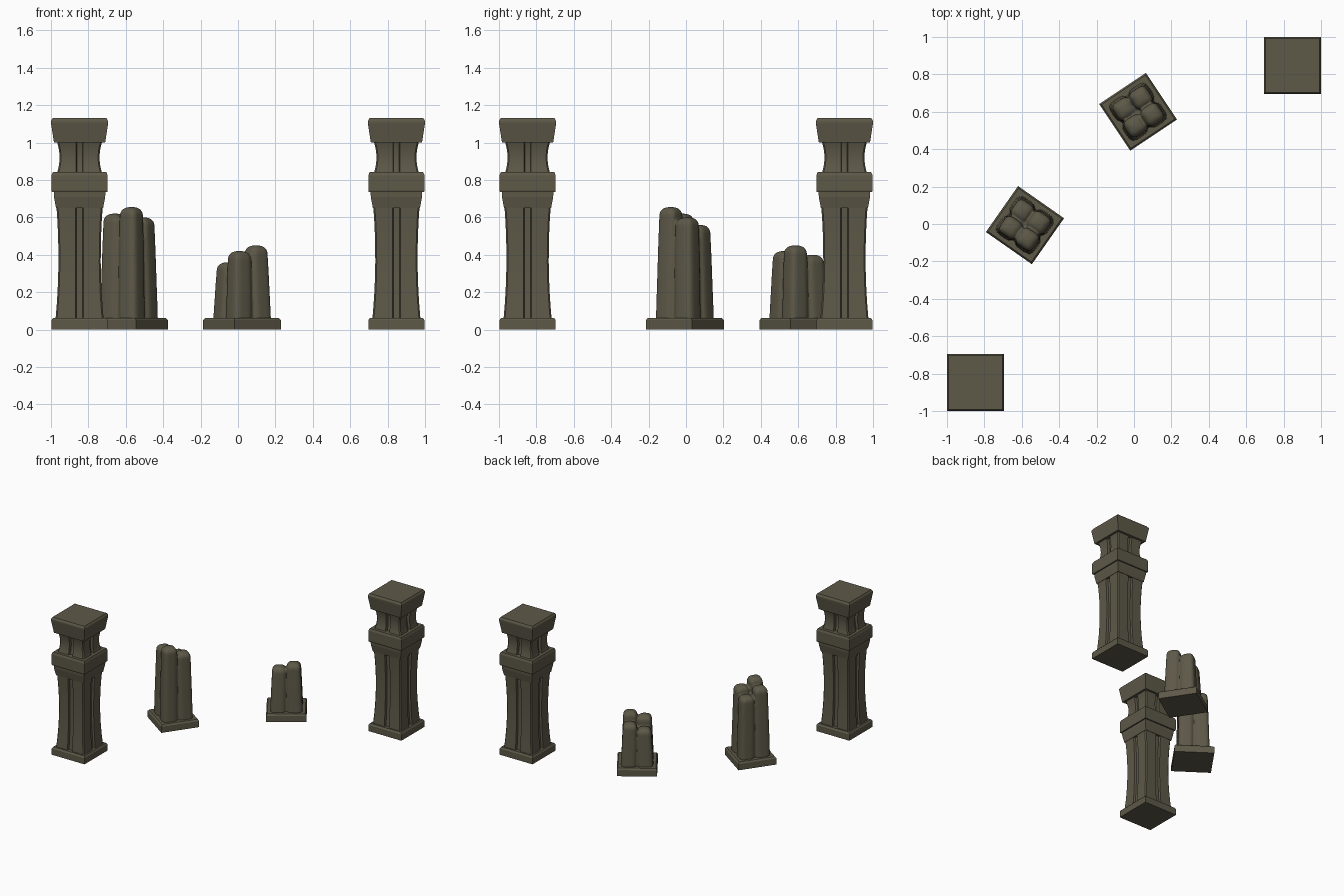
import bpy, bmesh, math
from mathutils import Matrix, Vector

if "Cube" in bpy.data.objects:
    bpy.data.objects.remove(bpy.data.objects["Cube"])

stone = bpy.data.materials.new("dark olive stone")
stone.diffuse_color = (0.11, 0.098, 0.064, 1)
stone.use_nodes = True
stone.node_tree.nodes["Principled BSDF"].inputs["Base Color"].default_value = stone.diffuse_color


def make_object(name, bm, loc, rot=0):
    bmesh.ops.recalc_face_normals(bm, faces=bm.faces)
    me = bpy.data.meshes.new(name)
    bm.to_mesh(me)
    bm.free()
    ob = bpy.data.objects.new(name, me)
    bpy.context.collection.objects.link(ob)
    ob.location = (loc[0], loc[1], 0)
    ob.rotation_euler.z = rot
    me.materials.append(stone)
    return ob


def shade(ob, angle=35):
    bpy.ops.object.select_all(action='DESELECT')
    ob.select_set(True)
    bpy.context.view_layer.objects.active = ob
    bpy.ops.object.shade_smooth_by_angle(angle=math.radians(angle))


def loft(bm, rings):
    """Skin a stack of equal-length point rings and cap both ends."""
    vs = [[bm.verts.new(p) for p in r] for r in rings]
    n = len(vs[0])
    for a, b in zip(vs, vs[1:]):
        for i in range(n):
            bm.faces.new((a[i], a[(i + 1) % n], b[(i + 1) % n], b[i]))
    bm.faces.new(vs[0][::-1])
    bm.faces.new(vs[-1])


def square(h, z):
    return [(-h, -h, z), (h, -h, z), (h, h, z), (-h, h, z)]


def fluted(h, z, c, g, d):
    """Square section with chamfered corners and a channel in each side."""
    side = [(-h + c, -h), (-g, -h), (-g * 0.8, -h + d),
            (g * 0.8, -h + d), (g, -h), (h - c, -h)]
    pts = []
    for k in range(4):
        m = Matrix.Rotation(k * math.pi / 2, 3, 'Z')
        pts += [m @ Vector((x, y, z)) for x, y in side]
    return pts


def slab(name, prof, loc, rot=0):
    bm = bmesh.new()
    loft(bm, [square(h, z) for h, z in prof])
    return make_object(name, bm, loc, rot)


def fluted_part(name, prof, loc, c, g, d):
    bm = bmesh.new()
    loft(bm, [fluted(h, z, c, g, d) for h, z in prof])
    shade(make_object(name, bm, loc))


BASE = [(0.15, 0), (0.15, 0.05), (0.141, 0.063)]


# Complete pillars
def pillar(side, x, y):
    loc = (x, y)
    slab(side + "_pillar_base", BASE, loc)
    shaft = []
    for i in range(9):
        t = i / 8
        shaft.append((0.113 + 0.013 * abs(2 * t - 1.1) ** 2, 0.055 + t * 0.6))
    fluted_part(side + "_pillar_shaft", shaft, loc, 0.008, 0.021, 0.016)
    slab(side + "_pillar_flare", [(0.126, 0.65), (0.137, 0.71), (0.138, 0.74)], loc)
    slab(side + "_pillar_band", [(0.148, 0.735), (0.15, 0.745), (0.15, 0.825),
                                 (0.143, 0.842)], loc)
    neck = [(0.107 + 0.014 * (2 * i / 8 - 1) ** 2, 0.835 + 0.17 * i / 8)
            for i in range(9)]
    fluted_part(side + "_pillar_neck", neck, loc, 0.008, 0.018, 0.02)
    slab(side + "_pillar_capital", [(0.137, 1.0), (0.153, 1.105), (0.153, 1.115),
                                    (0.144, 1.13)], loc)


pillar("left", -0.847, -0.847)
pillar("right", 0.847, 0.847)


# Broken pillars: four worn corner lobes fused around a core
def lobe(bm, sx, sy, top):
    rings = []
    body = [(0.05, 1.0, 0.062), (top * 0.5, 0.96, 0.058), (top - 0.045, 0.9, 0.054)]
    dome = [(top - 0.045 * (1 - math.sin(a)), 0.9 * max(0.08, math.cos(a)) ** 0.7, 0.054)
            for a in [math.radians(15 * k) for k in range(1, 7)]]
    for z, s, off in body + dome:
        ring = []
        for k in range(28):
            a = 2 * math.pi * k / 28
            ca, sa = math.cos(a), math.sin(a)
            r = 0.059 * s / (ca ** 4 + sa ** 4) ** 0.25
            ring.append((sx * off + r * ca, sy * off + r * sa, z))
        rings.append(ring)
    loft(bm, rings)


def broken_pillar(name, x, y, deg, tops):
    rot = math.radians(deg)
    slab(name + "_base", BASE, (x, y), rot)
    bm = bmesh.new()
    for (sx, sy), top in tops.items():
        lobe(bm, sx, sy, top)
    low = min(tops.values())
    loft(bm, [square(0.102, 0.05), square(0.094, low - 0.07), square(0.06, low - 0.025)])
    ob = make_object(name + "_worn_shaft", bm, (x, y), rot)
    m = ob.modifiers.new("fuse", 'REMESH')
    m.mode = 'VOXEL'
    m.voxel_size = 0.007
    m.use_smooth_shade = True
    s = ob.modifiers.new("wear", 'SMOOTH')
    s.factor = 0.5
    s.iterations = 4


broken_pillar("tall_broken_pillar", -0.583, -0.006, -35,
              {(1, 1): 0.60, (-1, 1): 0.56, (-1, -1): 0.62, (1, -1): 0.655})
broken_pillar("short_broken_pillar", 0.022, 0.60, 33.7,
              {(1, 1): 0.40, (-1, 1): 0.36, (-1, -1): 0.42, (1, -1): 0.45})
